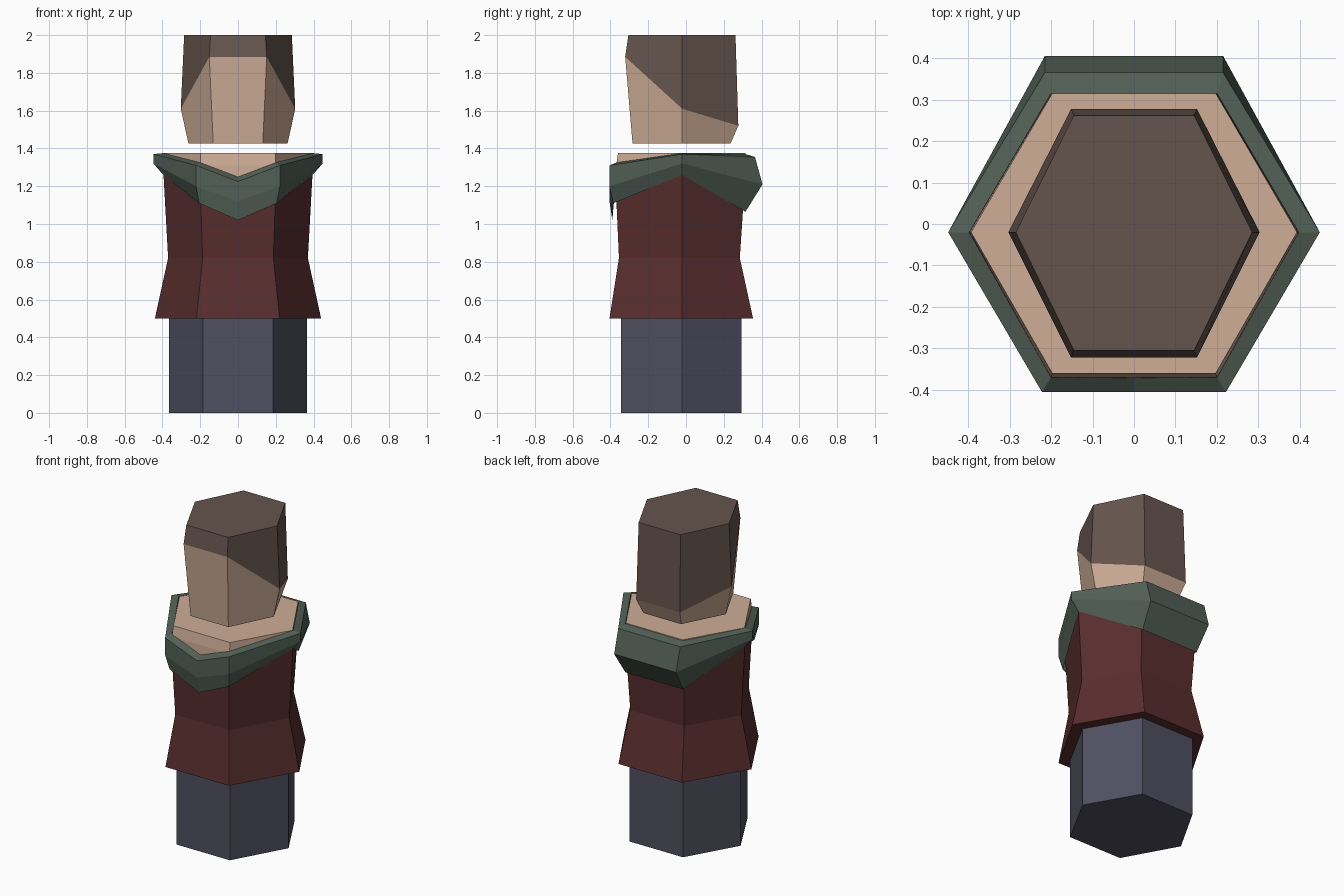
import bpy, bmesh

if "Cube" in bpy.data.objects:
    bpy.data.objects.remove(bpy.data.objects["Cube"])

Y0 = -0.02  # depth of the side corners


def material(name, rgb):
    m = bpy.data.materials.new(name)
    m.diffuse_color = (*rgb, 1)
    m.use_nodes = True
    m.node_tree.nodes["Principled BSDF"].inputs["Base Color"].default_value = m.diffuse_color
    return m


skin = material("skin", (0.62, 0.42, 0.31))
brown = material("brown", (0.13, 0.09, 0.075))
red = material("red", (0.10, 0.027, 0.027))
green = material("green", (0.085, 0.117, 0.093))
slate = material("slate", (0.08, 0.08, 0.12))


def ring(side, front, back, centre=None):
    """Mirrored hexagon: side=(x, z), front/back=(x, y, z), optional front centre=(y, z)."""
    sx, sz = side
    fx, fy, fz = front
    bx, by, bz = back
    pts = [(sx, Y0, sz), (bx, by, bz), (-bx, by, bz), (-sx, Y0, sz), (-fx, fy, fz)]
    if centre:
        pts.append((0, *centre))
    return pts + [(fx, fy, fz)]


def flat(z, sx, ex, front, back):
    return ring((sx, z), (ex, front, z), (ex, back, z))


def loft(name, rings, mat, bottom=False, top=False, wrap=False):
    bm = bmesh.new()
    rows = [[bm.verts.new(p) for p in r] for r in rings]
    n = len(rows[0])
    pairs = list(zip(rows, rows[1:]))
    if wrap:
        pairs.append((rows[-1], rows[0]))
    for a, b in pairs:
        for i in range(n):
            j = (i + 1) % n
            bm.faces.new((a[i], a[j], b[j], b[i]))
    if bottom:
        bm.faces.new(rows[0][::-1])
    if top:
        bm.faces.new(rows[-1])
    me = bpy.data.meshes.new(name)
    bm.to_mesh(me)
    bm.free()
    me.materials.append(mat)
    ob = bpy.data.objects.new(name, me)
    bpy.context.collection.objects.link(ob)
    return ob


# Legs
hip = flat(0.5, 0.365, 0.185, -0.345, 0.295)
loft("legs", [flat(0, 0.365, 0.185, -0.345, 0.295), hip], slate, bottom=True)

# Shirt with flared hem, its neckline hidden under the scarf
neckline = ring((0.396, 1.29), (0.2, -0.372, 1.2), (0.2, 0.31, 1.2))
loft("shirt", [hip, flat(0.5, 0.44, 0.22, -0.405, 0.355),
               flat(0.82, 0.37, 0.187, -0.355, 0.285), neckline], red)

# Bare upper chest
loft("chest", [neckline, ring((0.396, 1.32), (0.2, -0.37, 1.31), (0.2, 0.313, 1.32)),
               flat(1.375, 0.393, 0.197, -0.36, 0.315)], skin, top=True)

# Scarf, dipping to a point at the front
loft("scarf", [
    ring((0.395, 1.26), (0.205, -0.385, 1.11), (0.2, 0.315, 1.065), (-0.39, 1.02)),
    ring((0.448, 1.32), (0.222, -0.405, 1.2), (0.215, 0.405, 1.21), (-0.405, 1.12)),
    ring((0.448, 1.37), (0.222, -0.405, 1.31), (0.215, 0.365, 1.355), (-0.405, 1.225)),
    ring((0.397, 1.375), (0.2, -0.37, 1.325), (0.2, 0.315, 1.37), (-0.37, 1.25)),
], green, wrap=True)

# Head: face below a slanted hairline, hair above
hairline = ring((0.303, 1.61), (0.152, -0.322, 1.885), (0.152, 0.277, 1.52))
loft("face", [flat(1.425, 0.262, 0.131, -0.283, 0.235), hairline], skin, bottom=True)
loft("hair", [hairline, flat(2.0, 0.285, 0.145, -0.305, 0.262)], brown, top=True)
